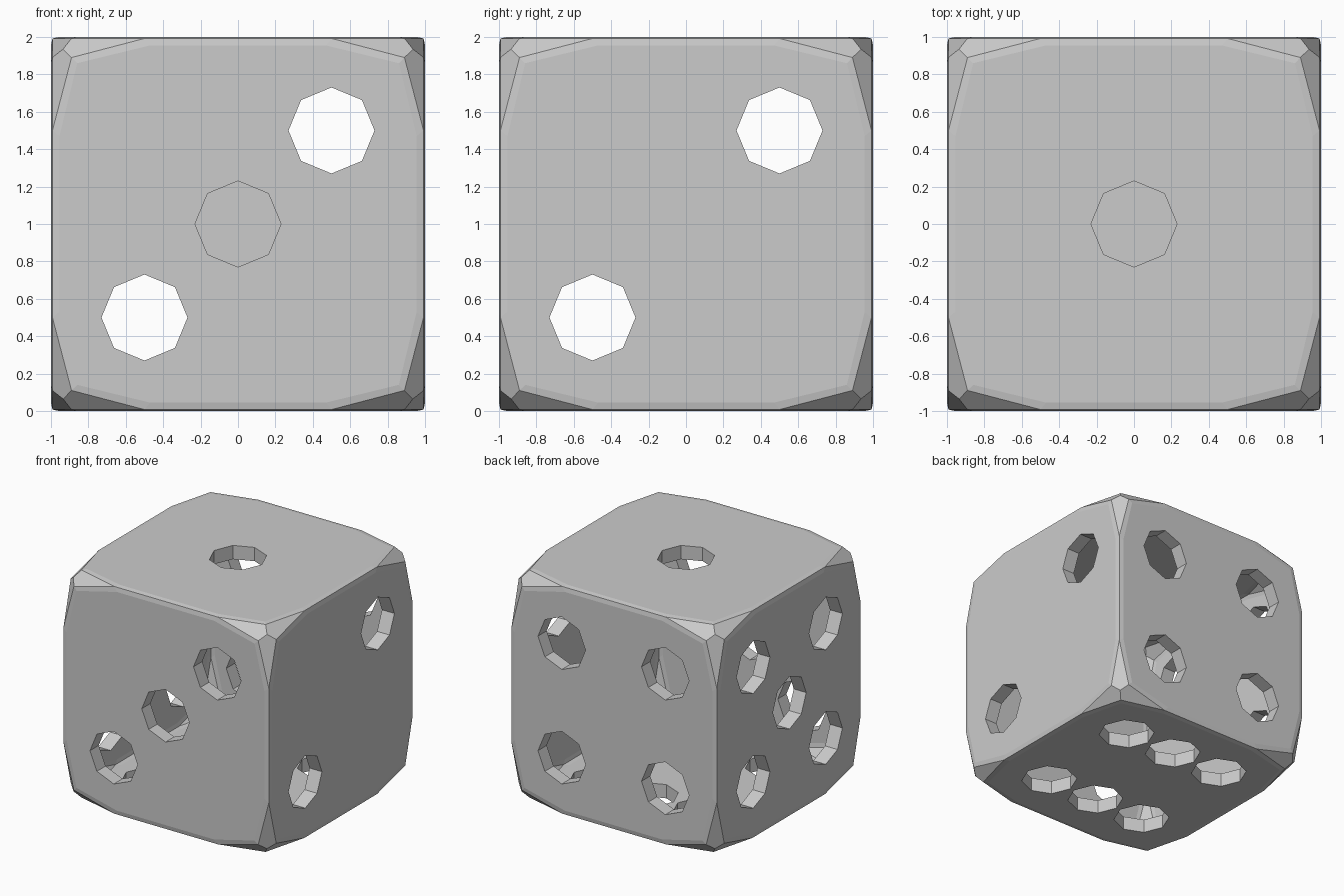
import bpy, bmesh
from itertools import permutations, product
from mathutils import Vector, Matrix

if "Cube" in bpy.data.objects:
    bpy.data.objects.remove(bpy.data.objects["Cube"])

WALL = 0.12      # shell thickness
R = 0.23         # pip hole radius


def make_object(name, bm, hidden=False):
    mesh = bpy.data.meshes.new(name)
    bm.to_mesh(mesh)
    bm.free()
    ob = bpy.data.objects.new(name, mesh)
    bpy.context.collection.objects.link(ob)
    ob.location.z = 1
    if hidden:
        ob.hide_render = True
        ob.hide_set(True)
    return ob


def chamfered_cube(scale):
    # one octant of profile points, repeated over all axes and signs
    base = [(0.5, 0.992, 0.992),     # where the corner chamfer meets the edge
            (0.89, 0.89, 0.993),     # face corner
            (0.935, 0.935, 0.935),   # corner tip
            (0.47, 0.955, 1.0),      # flat of each face
            (0.86, 0.86, 1.0)]
    pts = {tuple(c * s for c, s in zip(p, sg))
           for b in base for p in permutations(b)
           for sg in product((-1, 1), repeat=3)}
    bm = bmesh.new()
    for p in sorted(pts):
        bm.verts.new(Vector(p) * scale)
    bmesh.ops.convex_hull(bm, input=bm.verts[:])
    bmesh.ops.dissolve_limit(bm, angle_limit=0.03, verts=bm.verts[:], edges=bm.edges[:])
    bmesh.ops.recalc_face_normals(bm, faces=bm.faces[:])
    return bm


# Body and hollow inside
body = make_object("die_body", chamfered_cube(1.0))
hollow = make_object("hollow_cutter", chamfered_cube(1 - WALL), True)

# Octagonal pip holes: outward axis, in-plane axes, pip centres
h = 0.5
four = [(a, b) for a in (-h, h) for b in (-h, h)]
X, Y, Z = Vector((1, 0, 0)), Vector((0, 1, 0)), Vector((0, 0, 1))
faces = [
    (Z, X, Y, [(0, 0)]),
    (X, Y, Z, [(-h, -h), (h, h)]),
    (-Y, X, Z, [(-h, -h), (0, 0), (h, h)]),
    (Y, X, Z, four),
    (-X, Y, Z, four + [(0, 0)]),
    (-Z, X, Y, four + [(0, -h), (0, h)]),
]
bm = bmesh.new()
for n, u, v, pips in faces:
    w = n.cross(u)
    rot = Matrix((u, w, n)).transposed().to_4x4()
    for a, b in pips:
        centre = u * a + v * b + n * 0.95
        bmesh.ops.create_cone(bm, cap_ends=True, segments=8, radius1=R, radius2=R,
                              depth=0.3, matrix=Matrix.Translation(centre) @ rot)
bmesh.ops.recalc_face_normals(bm, faces=bm.faces[:])
holes = make_object("pip_cutters", bm, True)

for cutter in (hollow, holes):
    mod = body.modifiers.new(cutter.name, 'BOOLEAN')
    mod.operation = 'DIFFERENCE'
    mod.solver = 'EXACT'
    mod.object = cutter
